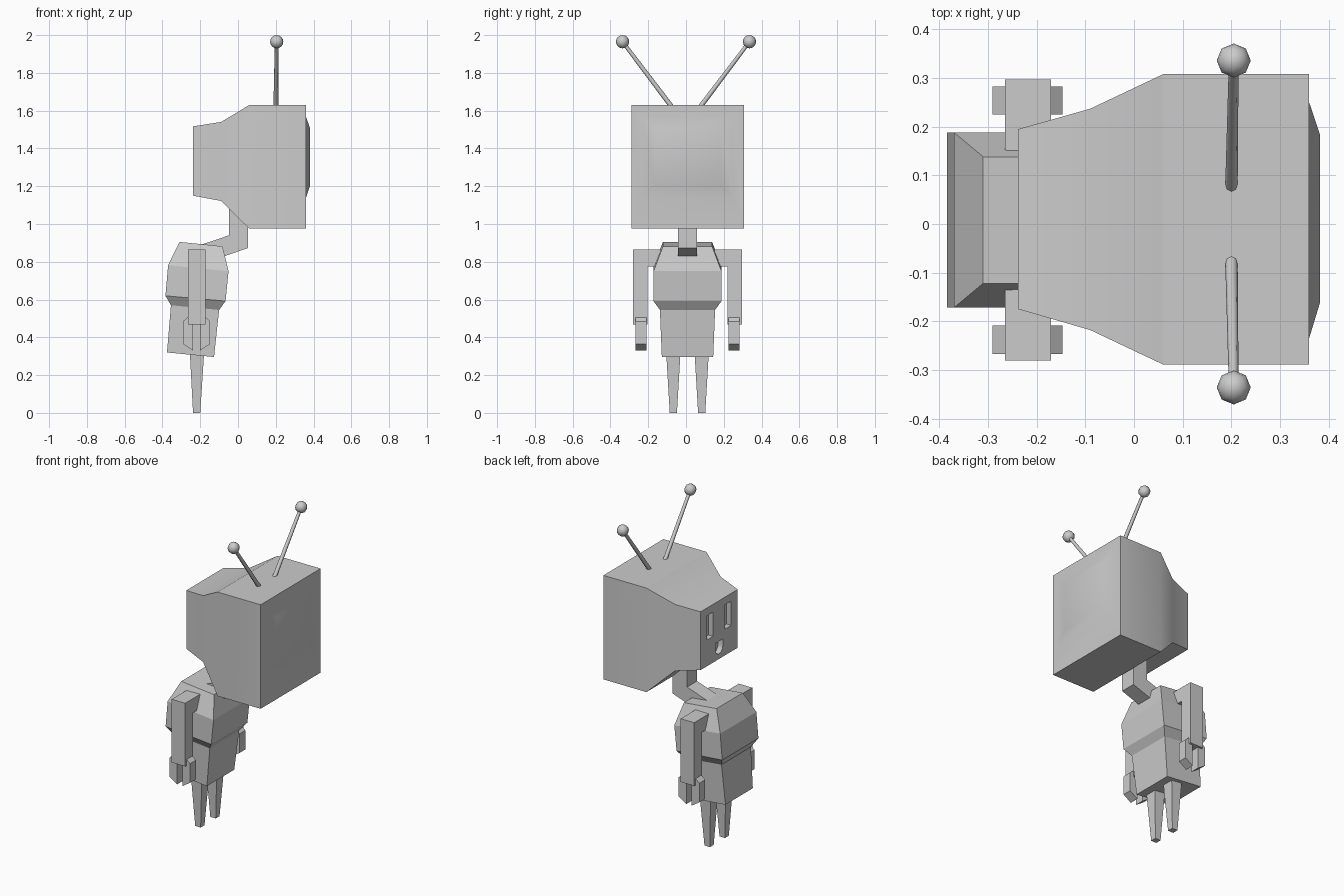
import bpy, bmesh, math
from mathutils import Vector

if "Cube" in bpy.data.objects:
    bpy.data.objects.remove(bpy.data.objects["Cube"])

CY = 0.008  # body centre line in y


def loft(name, rings, smooth=None):
    """Skin a list of equal-length rings and cap both ends."""
    bm = bmesh.new()
    loops = [[bm.verts.new(p) for p in r] for r in rings]
    for a, b in zip(loops, loops[1:]):
        for i in range(len(a)):
            j = (i + 1) % len(a)
            bm.faces.new((a[i], a[j], b[j], b[i]))
    bm.faces.new(loops[0])
    bm.faces.new(loops[-1])
    bmesh.ops.recalc_face_normals(bm, faces=bm.faces)
    me = bpy.data.meshes.new(name)
    bm.to_mesh(me)
    bm.free()
    ob = bpy.data.objects.new(name, me)
    bpy.context.collection.objects.link(ob)
    if smooth:
        smooth_by_angle(ob, smooth)
    return ob


def smooth_by_angle(ob, deg):
    bpy.ops.object.select_all(action='DESELECT')
    ob.select_set(True)
    bpy.context.view_layer.objects.active = ob
    bpy.ops.object.shade_smooth_by_angle(angle=math.radians(deg))


def rect_x(x, y0, y1, z0, z1):
    return [(x, y0, z0), (x, y1, z0), (x, y1, z1), (x, y0, z1)]


def rect_z(x0, z0, x1, z1, half, y=CY):
    """Ring whose x edges may sit at different heights."""
    return [(x0, y - half, z0), (x1, y - half, z1), (x1, y + half, z1), (x0, y + half, z0)]


def extrude_y(name, outline, y0, y1):
    return loft(name, [[(x, y, z) for x, z in outline] for y in (y0, y1)])


# television head with bulging screen
head = loft("television_head", [
    rect_x(-0.238, -0.175, 0.195, 1.15, 1.517),
    rect_x(-0.09, -0.218, 0.237, 1.122, 1.54),
    rect_x(0.06, -0.289, 0.308, 0.975, 1.63),
    rect_x(0.36, -0.289, 0.308, 0.975, 1.63),
    rect_x(0.36, -0.235, 0.25, 1.14, 1.568),
    rect_x(0.382, -0.163, 0.185, 1.205, 1.505)])

# socket slots and earth hole cut into the back of the head
slots = [[(y - 0.03, 1.315), (y + 0.03, 1.315), (y + 0.03, 1.468), (y - 0.03, 1.468)]
         for y in (0.1, -0.08)]
earth = [(0.01 + 0.037 * math.cos(a), 1.222 + 0.04 * math.sin(a))
         for a in (math.pi * (1 + i / 6) for i in range(7))]
earth += [(0.047, 1.262), (-0.027, 1.262)]
for outline in slots + [earth]:
    cutter = loft("socket_cutter", [[(x, y, z) for y, z in outline] for x in (-0.3, -0.205)])
    cutter.hide_render = True
    mod = head.modifiers.new("socket", 'BOOLEAN')
    mod.operation, mod.solver, mod.object = 'DIFFERENCE', 'EXACT', cutter
    bpy.context.view_layer.objects.active = head
    bpy.ops.object.modifier_apply(modifier=mod.name)
    bpy.data.objects.remove(cutter)
smooth_by_angle(head, 30)

# bent neck
extrude_y("neck", [(0.053, 1.08), (0.053, 0.873), (-0.07, 0.83), (-0.19, 0.79),
                   (-0.19, 0.892), (-0.048, 0.94), (-0.048, 1.12)], CY - 0.05, CY + 0.05)

# torso
loft("torso", [rect_z(*r) for r in (
    (-0.31, 0.905, -0.082, 0.882, 0.13),
    (-0.37, 0.782, -0.05, 0.75, 0.18),
    (-0.384, 0.62, -0.066, 0.592, 0.18),
    (-0.355, 0.57, -0.1, 0.545, 0.146),
    (-0.376, 0.32, -0.127, 0.296, 0.136))])

for side, label in ((-1, "right"), (1, "left")):
    # antenna rod and ball
    base, tip = Vector((0.2, side * 0.06, 1.6)), Vector((0.205, side * 0.336, 1.965))
    axis = (tip - base).normalized()
    u = axis.cross(Vector((1, 0, 0))).normalized()
    v = axis.cross(u)
    loft(label + "_antenna", [
        [p + r * (u * math.cos(i * math.pi / 4) + v * math.sin(i * math.pi / 4)) for i in range(8)]
        for p, r in ((base, 0.013), (tip, 0.01))], 50)
    bpy.ops.mesh.primitive_uv_sphere_add(segments=8, ring_count=8, radius=0.035, location=tip)
    ball = bpy.context.object
    ball.name = label + "_antenna_ball"
    smooth_by_angle(ball, 60)

    # tapered leg
    y = CY + side * 0.075
    loft(label + "_leg", [rect_z(-0.256, 0.34, -0.178, 0.34, 0.039, y),
                          rect_z(-0.238, 0, -0.2, 0, 0.019, y)])

    # arm: shoulder turned down into the forearm
    arm = [(0.13, 0.865), (0.289, 0.865), (0.289, 0.467), (0.211, 0.467), (0.211, 0.775), (0.13, 0.775)]
    loft(label + "_arm", [[(x, CY + side * d, z) for d, z in arm] for x in (-0.265, -0.171)])

    # two-fingered claw
    y = CY + side * 0.246
    for s, finger in ((-1, "back"), (1, "front")):
        outline = [(-0.219 + s * d, z) for d, z in
                   ((0.019, 0.33), (0.072, 0.365), (0.072, 0.485), (0.045, 0.508), (0.019, 0.508))]
        extrude_y(f"{label}_{finger}_finger", outline, y - 0.029, y + 0.029)
